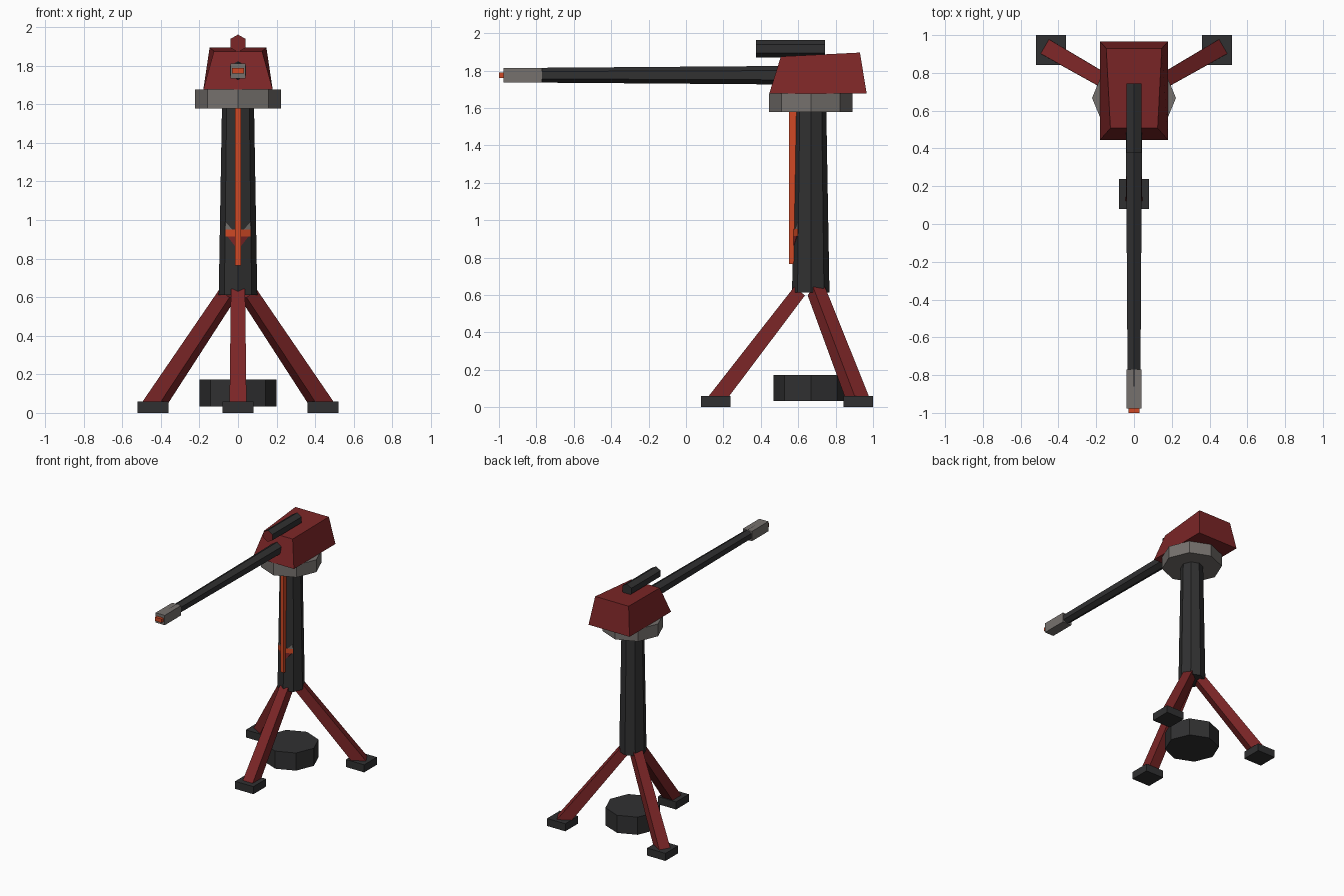
import bpy, math
from mathutils import Vector

if "Cube" in bpy.data.objects:
    bpy.data.objects.remove(bpy.data.objects["Cube"])

CY = 0.667  # y of the mast axis


def mat(name, rgb):
    m = bpy.data.materials.new(name)
    m.diffuse_color = (*rgb, 1)
    m.use_nodes = True
    m.node_tree.nodes["Principled BSDF"].inputs["Base Color"].default_value = m.diffuse_color
    return m


RED = mat("dark red", (0.20, 0.019, 0.020))
DARK = mat("charcoal", (0.030, 0.030, 0.031))
GREY = mat("warm grey", (0.18, 0.165, 0.155))
ORANGE = mat("orange", (0.62, 0.065, 0.018))


def mesh(name, verts, faces, m):
    me = bpy.data.meshes.new(name)
    me.from_pydata([tuple(v) for v in verts], [], faces)
    me.materials.append(m)
    ob = bpy.data.objects.new(name, me)
    bpy.context.collection.objects.link(ob)
    return ob


def loft(name, a, b, m):
    """Closed solid between two equal rings of points."""
    n = len(a)
    faces = [tuple(reversed(range(n))), tuple(range(n, 2 * n))]
    faces += [(i, (i + 1) % n, n + (i + 1) % n, n + i) for i in range(n)]
    return mesh(name, a + b, faces, m)


def box(name, x, y, z, m):
    def ring(h):
        return [(x[0], y[0], h), (x[1], y[0], h), (x[1], y[1], h), (x[0], y[1], h)]
    return loft(name, ring(z[0]), ring(z[1]), m)


def tube(name, p, q, r0, r1, n, m, u, turn=0.0):
    """Tapered n-sided prism from p to q; u is the direction of its first corner."""
    p, q, u = Vector(p), Vector(q), Vector(u)
    w = (q - p).normalized()
    u = (u - w * u.dot(w)).normalized()
    v = w.cross(u)

    def ring(c, r):
        return [c + r * (math.cos(t) * u + math.sin(t) * v)
                for t in (turn + 2 * math.pi * i / n for i in range(n))]
    return loft(name, ring(p, r0), ring(q, r1), m)


# Tripod: three square tapered legs on square pads
for label, deg in (("front", -90), ("back_right", 30), ("back_left", 150)):
    d = Vector((math.cos(math.radians(deg)), math.sin(math.radians(deg)), 0))
    c = Vector((0, CY, 0))
    tube(label + "_leg", c + d * 0.513 + Vector((0, 0, 0.03)),
         c + d * 0.06 + Vector((0, 0, 0.62)), 0.062, 0.052, 4, RED, d, math.pi / 4)
    f = c + d * 0.508
    box(label + "_foot_pad", (f.x - 0.08, f.x + 0.08), (f.y - 0.08, f.y + 0.08), (0, 0.06), DARK)

# Ground weight, mast and swivel collar
tube("ground_weight", (0, CY, 0.033), (0, CY, 0.173), 0.2, 0.2, 8, DARK, (1, 0, 0))
tube("mast", (0, CY, 0.612), (0, CY, 1.6), 0.1, 0.083, 8, DARK, (1, 0, 0))
tube("swivel_collar", (0, CY, 1.578), (0, CY, 1.676), 0.222, 0.222, 8, GREY, (1, 0, 0))

# Light strip down the front of the mast
box("mast_light_strip", (-0.015, 0.015), (0.552, 0.59), (0.765, 1.6), ORANGE)

# Small marker plates on the two front mast faces
for side, s in (("right", 1), ("left", -1)):
    def plate(name, pts, m):
        a = [(s * x, CY - 0.0975 + 0.414 * x, z) for x, z in pts]
        b = [(x, y + 0.006, z) for x, y, z in a]
        loft(name, *((a, b) if s < 0 else (b, a)), m)
    plate(side + "_marker_band", [(0, 0.915), (0.065, 0.915), (0.065, 0.952), (0, 0.952)], ORANGE)
    plate(side + "_marker_cap", [(0.03, 0.952), (0.065, 0.952), (0.062, 0.985)], GREY)
    plate(side + "_marker_point", [(0, 0.845), (0.055, 0.915), (0, 0.915)], RED)

# Wedge-shaped turret housing
loft("turret_housing",
     [(-0.18, 0.445, 1.676), (0.18, 0.445, 1.676), (0.18, 0.966, 1.676), (-0.18, 0.966, 1.676)],
     [(-0.125, 0.507, 1.875), (0.125, 0.507, 1.875), (0.147, 0.93, 1.896), (-0.147, 0.93, 1.896)], RED)

# Barrel, muzzle block, glowing tip and top sight
tube("barrel", (0, 0.6, 1.775), (0, -0.86, 1.775), 0.05, 0.039, 6, DARK, (0, 0, 1))
box("muzzle_block", (-0.04, 0.04), (-0.977, -0.77), (1.735, 1.813), GREY)
box("muzzle_tip", (-0.03, 0.03), (-1.0, -0.95), (1.76, 1.789), ORANGE)
tube("top_sight", (0, 0.375, 1.916), (0, 0.743, 1.916), 0.046, 0.046, 6, DARK, (0, 0, 1))
bpy.data.objects["top_sight"].data.materials[0] = DARK

# The front end cap of the sight is red
sight = bpy.data.objects["top_sight"].data
sight.materials.append(RED)
for p in sight.polygons:
    if p.center.y < 0.38:
        p.material_index = 1
